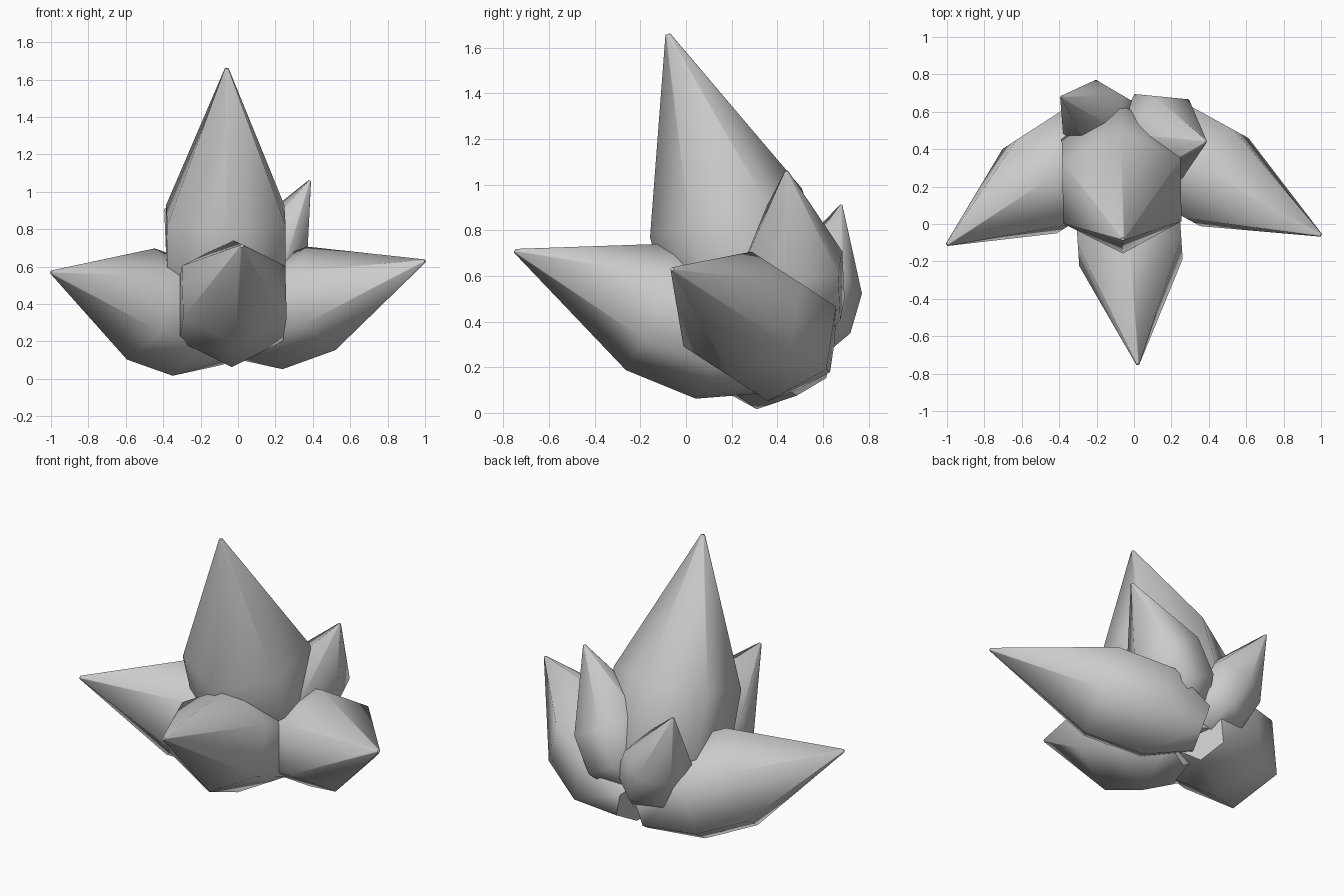
import bpy, math
from mathutils import Vector

if "Cube" in bpy.data.objects:
    bpy.data.objects.remove(bpy.data.objects["Cube"])

SIDES = 6


def leaf(name, tip, mid, r_up, r_side, back):
    """Six-sided pointed leaf: tip, two equal wide rings, narrow base."""
    tip, mid = Vector(tip), Vector(mid)
    axis = tip - mid                       # from widest ring to tip
    a = axis.normalized()
    up = (Vector((0, 0, 1)) - a * a.z).normalized()
    side = a.cross(up)
    # (position along axis, radius scale)
    rings = [(1.0, 0.03), (0.0, 1.0), (-0.51, 1.0), (-back, 0.52)]
    verts, faces = [], []
    for t, s in rings:
        for i in range(SIDES):
            ang = 2 * math.pi * i / SIDES
            verts.append(mid + axis * t + up * (math.cos(ang) * r_up * s)
                         + side * (math.sin(ang) * r_side * s))
    for k in range(len(rings) - 1):
        for i in range(SIDES):
            j = (i + 1) % SIDES
            p, q = k * SIDES, (k + 1) * SIDES
            faces.append((p + i, q + i, q + j, p + j))
    n = len(verts)
    faces.append(tuple(range(SIDES)))
    faces.append(tuple(reversed(range(n - SIDES, n))))
    me = bpy.data.meshes.new(name)
    me.from_pydata(verts, [], faces)
    me.update()
    ob = bpy.data.objects.new(name, me)
    bpy.context.collection.objects.link(ob)
    bpy.ops.object.select_all(action='DESELECT')
    ob.select_set(True)
    bpy.context.view_layer.objects.active = ob
    bpy.ops.object.shade_smooth_by_angle(angle=math.radians(62))


# Large leaves
leaf("centre_leaf", (-0.06, -0.08, 1.66), (-0.065, 0.175, 0.875), 0.35, 0.365, 0.88)
leaf("front_leaf", (0.02, -0.75, 0.71), (-0.02, -0.15, 0.465), 0.30, 0.32, 0.95)
leaf("right_leaf", (1.0, -0.06, 0.63), (0.445, 0.245, 0.43), 0.29, 0.31, 0.9)
leaf("left_leaf", (-1.0, -0.11, 0.57), (-0.52, 0.20, 0.40), 0.31, 0.31, 1.0)
# Small back leaves
leaf("back_right_leaf", (0.385, 0.44, 1.06), (0.18, 0.46, 0.66), 0.21, 0.25, 0.85)
leaf("back_left_leaf", (-0.39, 0.68, 0.91), (-0.22, 0.58, 0.57), 0.19, 0.20, 0.9)
